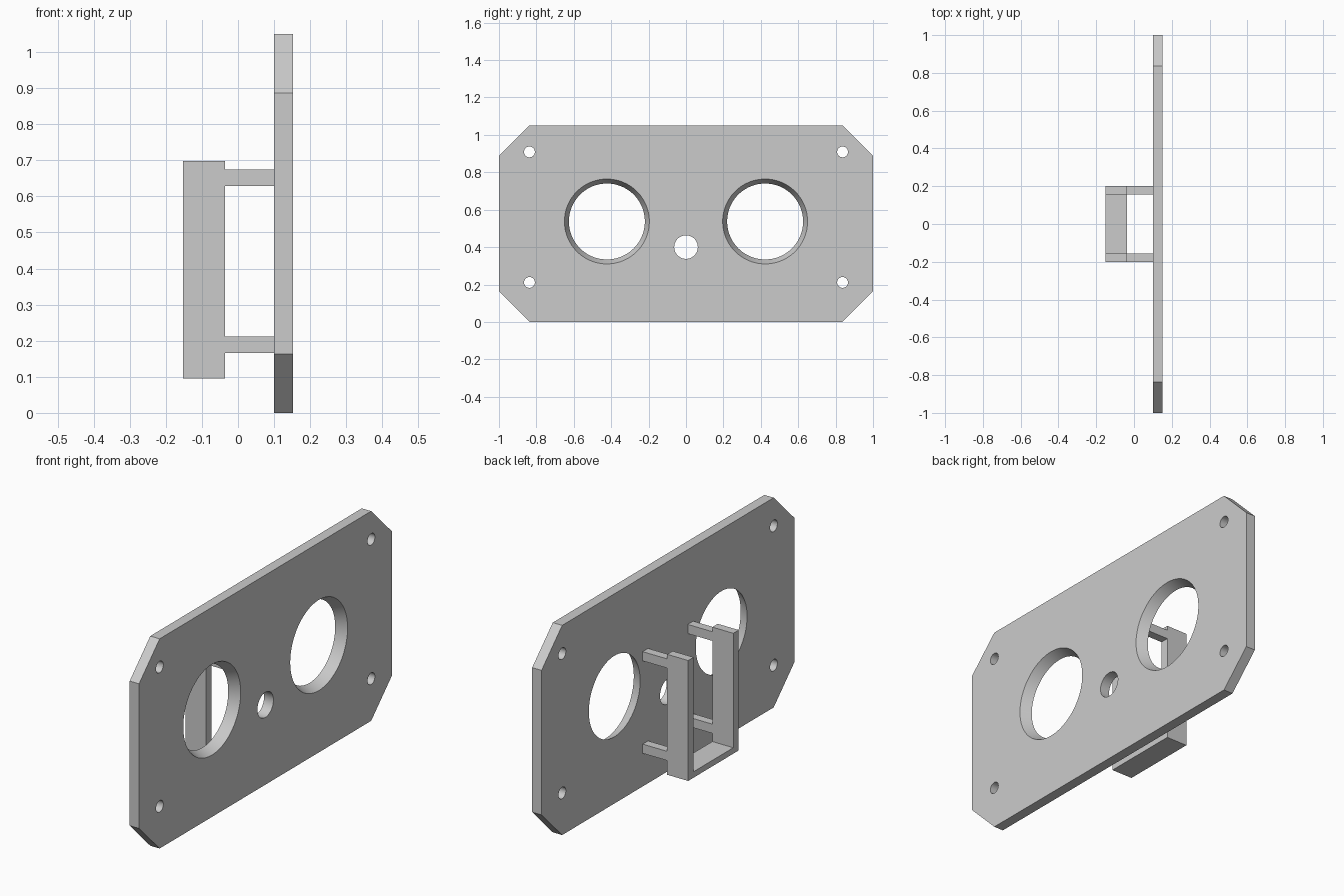
import bpy
import bmesh
import math

cube = bpy.data.objects.get("Cube")
if cube:
    bpy.data.objects.remove(cube)

grey = bpy.data.materials.new("plain grey")
grey.use_nodes = True
colour = (0.6, 0.6, 0.6, 1)
grey.diffuse_color = colour
grey.node_tree.nodes["Principled BSDF"].inputs["Base Color"].default_value = colour


def prism(name, outline, x0, x1):
    """Extrude a y-z outline along x."""
    bm = bmesh.new()
    face = bm.faces.new([bm.verts.new((x0, y, z)) for y, z in outline])
    top = bmesh.ops.extrude_face_region(bm, geom=[face])
    verts = [v for v in top["geom"] if isinstance(v, bmesh.types.BMVert)]
    bmesh.ops.translate(bm, vec=(x1 - x0, 0, 0), verts=verts)
    bmesh.ops.recalc_face_normals(bm, faces=bm.faces)
    mesh = bpy.data.meshes.new(name)
    bm.to_mesh(mesh)
    bm.free()
    mesh.materials.append(grey)
    obj = bpy.data.objects.new(name, mesh)
    bpy.context.collection.objects.link(obj)
    return obj


def box(name, x0, x1, y0, y1, z0, z1):
    return prism(name, [(y0, z0), (y1, z0), (y1, z1), (y0, z1)], x0, x1)


BACK, FRONT, HEIGHT = 0.1, 0.152, 1.05
MID = (BACK + FRONT) / 2


def drill(plate, y, z, r_back, r_front, sides=64):
    """Cut a straight or tapered hole through the plate."""
    depth = 3 * (FRONT - BACK)
    spread = (r_front - r_back)
    bpy.ops.mesh.primitive_cone_add(
        vertices=sides, radius1=r_back - spread, radius2=r_front + spread,
        depth=depth, location=(MID, y, z), rotation=(0, math.pi / 2, 0))
    cutter = bpy.context.object
    cutter.data.materials.append(grey)
    mod = plate.modifiers.new("hole", 'BOOLEAN')
    mod.operation = 'DIFFERENCE'
    mod.solver = 'EXACT'
    mod.object = cutter
    bpy.context.view_layer.objects.active = plate
    bpy.ops.object.modifier_apply(modifier=mod.name)
    bpy.data.objects.remove(cutter)


# Mounting plate with clipped corners
c = 0.163
plate = prism("mounting_plate", [
    (-1 + c, 0), (1 - c, 0), (1, c), (1, HEIGHT - c),
    (1 - c, HEIGHT), (-1 + c, HEIGHT), (-1, HEIGHT - c), (-1, c)], BACK, FRONT)

# Tapered round openings, screw holes and centre hole
for side in (-1, 1):
    drill(plate, side * 0.423, 0.537, 0.203, 0.227, 96)
    for z in (0.211, 0.909):
        drill(plate, side * 0.837, z, 0.029, 0.029, 32)
drill(plate, 0, 0.4, 0.063, 0.063)
bpy.ops.object.select_all(action='DESELECT')
plate.select_set(True)
bpy.context.view_layer.objects.active = plate
bpy.ops.object.shade_smooth_by_angle(angle=math.radians(30))

# U-shaped holder behind the plate
OUT, IN, FLOOR, RIM = 0.2, 0.157, 0.095, 0.698
BASE = FLOOR + 0.03
prism("holder_frame", [
    (-OUT, FLOOR), (OUT, FLOOR), (OUT, RIM), (IN, RIM),
    (IN, BASE), (-IN, BASE), (-IN, RIM), (-OUT, RIM)], -0.152, -0.036)

# Arms joining the holder to the plate
for label, s in (("left", 1), ("right", -1)):
    y0, y1 = sorted((s * IN, s * OUT))
    for level, z in (("lower", 0.166), ("upper", 0.629)):
        box(f"{level}_{label}_arm", -0.036, BACK, y0, y1, z, z + 0.046)
